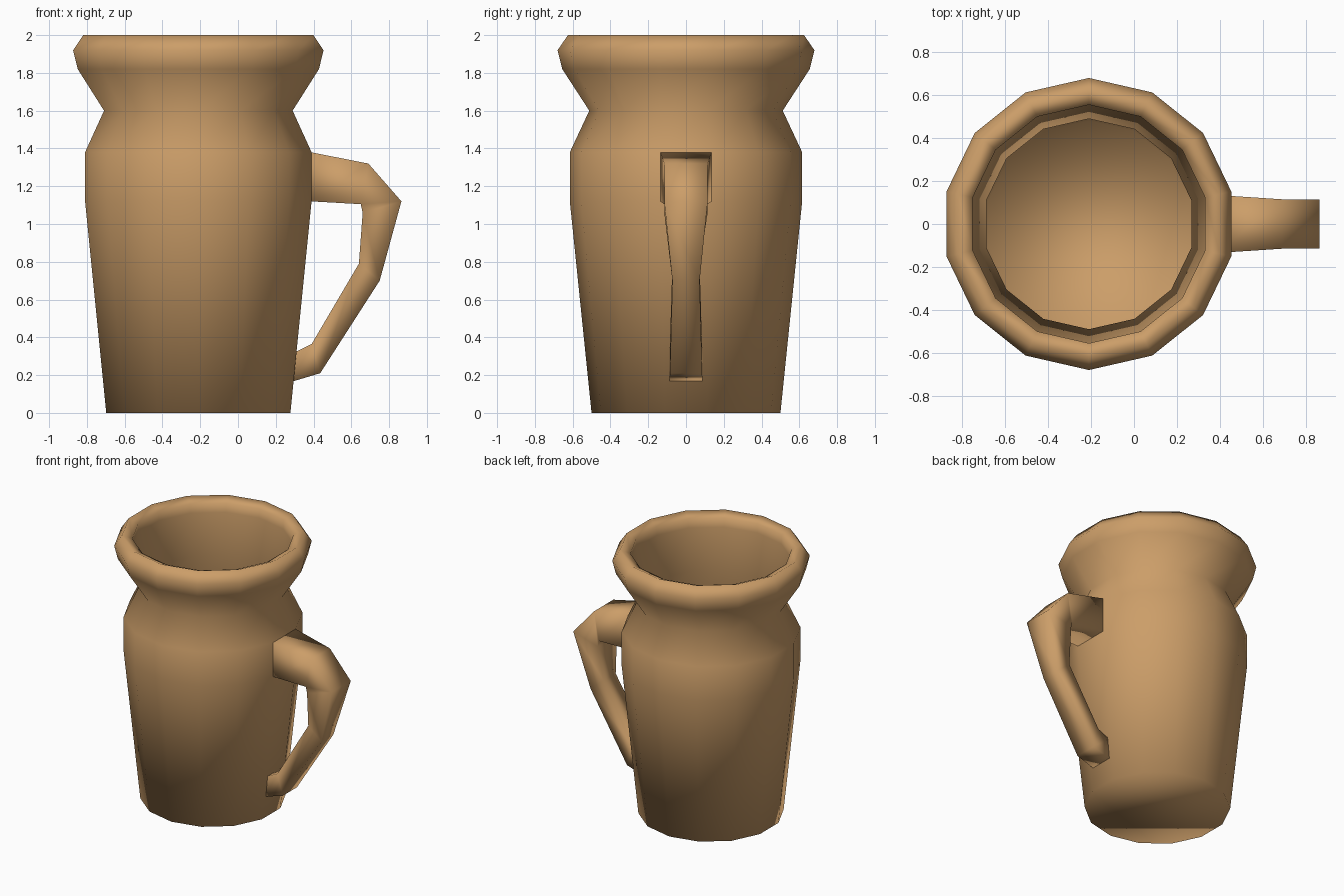
import bpy, bmesh, math

if "Cube" in bpy.data.objects:
    bpy.data.objects.remove(bpy.data.objects["Cube"])

clay = bpy.data.materials.new("clay")
clay.diffuse_color = (0.60, 0.34, 0.14, 1)
clay.use_nodes = True
clay.node_tree.nodes["Principled BSDF"].inputs["Base Color"].default_value = clay.diffuse_color

SIDES = 14
CX = -0.21


def finish(bm, name):
    bmesh.ops.recalc_face_normals(bm, faces=bm.faces)
    for f in bm.faces:
        f.smooth = True
    me = bpy.data.meshes.new(name)
    bm.to_mesh(me)
    bm.free()
    me.materials.append(clay)
    ob = bpy.data.objects.new(name, me)
    bpy.context.collection.objects.link(ob)
    return ob


def loft(rings, name):
    """Skin a list of closed point loops and cap both ends."""
    bm = bmesh.new()
    loops = [[bm.verts.new(p) for p in ring] for ring in rings]
    n = len(loops[0])
    for a, b in zip(loops, loops[1:]):
        for i in range(n):
            j = (i + 1) % n
            bm.faces.new((a[i], a[j], b[j], b[i]))
    bm.faces.new(loops[0][::-1])
    bm.faces.new(loops[-1])
    return finish(bm, name)


def circle(r, z):
    pts = []
    for i in range(SIDES):
        a = math.pi / 2 + 2 * math.pi * i / SIDES
        pts.append((CX + r * math.cos(a), r * math.sin(a), z))
    return pts


# jug body: outside from base to rim, then inside down to the floor
profile = [(0.50, 0), (0.615, 1.12), (0.615, 1.38), (0.512, 1.60),
           (0.655, 1.82), (0.68, 1.92), (0.625, 2.0),
           (0.555, 1.97), (0.555, 1.90), (0.49, 1.60),
           (0.59, 1.37), (0.59, 1.12), (0.48, 0.05)]
loft([circle(r, z) for r, z in profile], "jug_body")

# handle: outer point, inner point (x, z) and half width of each section
sections = [((0.385, 1.38), (0.385, 1.12), 0.135),
            ((0.69, 1.32), (0.65, 1.105), 0.115),
            ((0.865, 1.12), (0.66, 1.06), 0.115),
            ((0.75, 0.70), (0.64, 0.79), 0.072),
            ((0.435, 0.21), (0.39, 0.365), 0.085),
            ((0.285, 0.165), (0.298, 0.32), 0.088)]
loft([[(o[0], -w, o[1]), (o[0], w, o[1]), (i[0], w, i[1]), (i[0], -w, i[1])]
      for o, i, w in sections], "handle")
